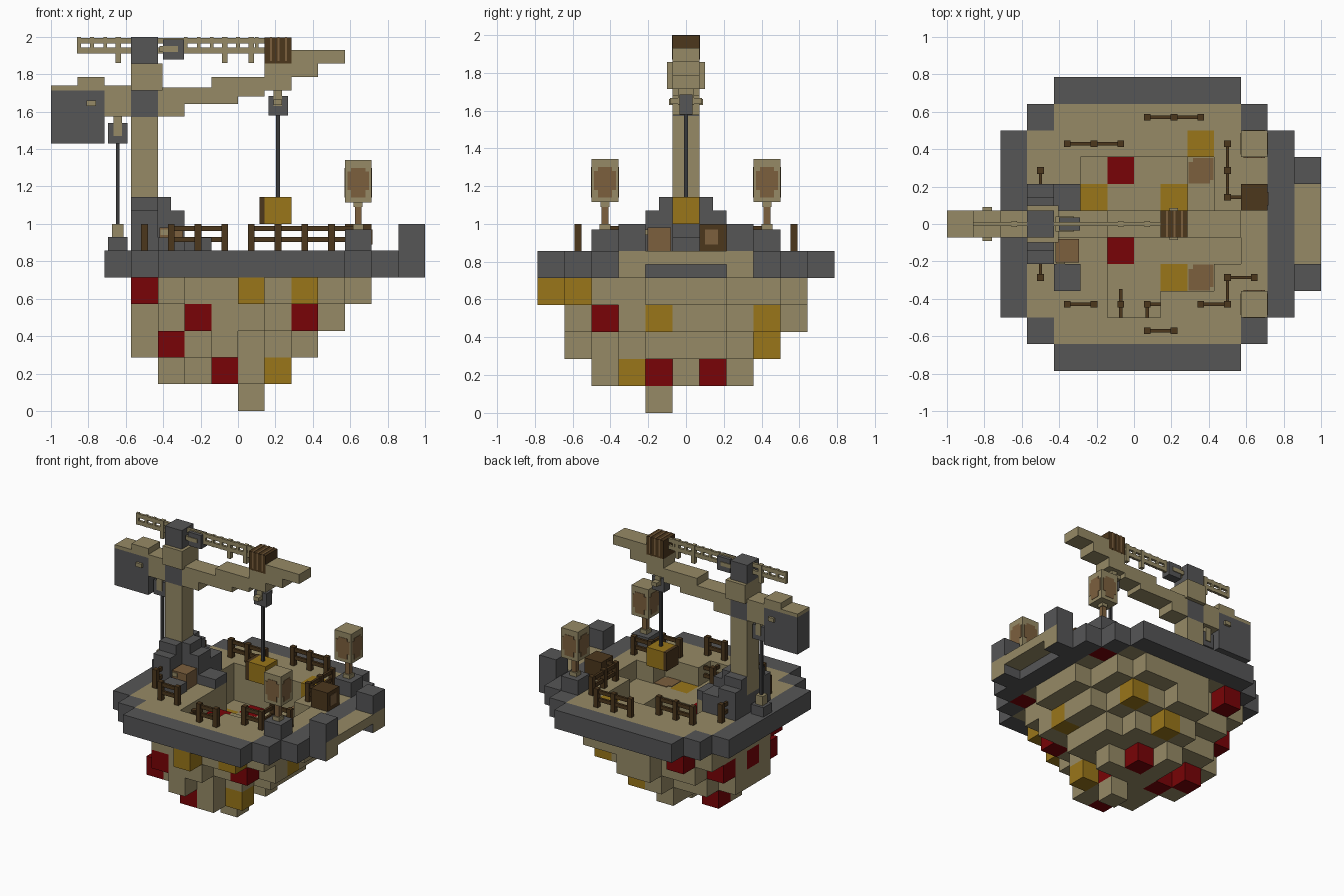
import bpy, bmesh
from mathutils import Vector

U = 1 / 7  # block size
old = bpy.data.objects.get("Cube")
if old:
    bpy.data.objects.remove(old)


def material(name, r, g, b):
    m = bpy.data.materials.new(name)
    m.use_nodes = True
    m.diffuse_color = (r, g, b, 1)
    m.node_tree.nodes["Principled BSDF"].inputs["Base Color"].default_value = (r, g, b, 1)
    return m


MATS = {
    "tan": material("sandy tan", .305, .255, .133),
    "stone": material("dark stone", .092, .092, .094),
    "red": material("deep red", .19, .001, .002),
    "gold": material("ochre gold", .32, .18, .01),
    "wood": material("dark wood", .072, .038, .012),
    "rust": material("rusty brown", .2, .115, .048),
    "rope": material("rope grey", .04, .04, .042),
}
KEYS = list(MATS)


def finish(name, bm, mats):
    mesh = bpy.data.meshes.new(name)
    bm.to_mesh(mesh)
    bm.free()
    for m in mats:
        mesh.materials.append(MATS[m])
    ob = bpy.data.objects.new(name, mesh)
    bpy.context.collection.objects.link(ob)


def boxes(name, mat, *items):
    """One object of boxes, each (x0, x1, y0, y1, z0, z1)."""
    bm = bmesh.new()
    for x0, x1, y0, y1, z0, z1 in items:
        vs = bmesh.ops.create_cube(bm, size=1)["verts"]
        for v in vs:
            v.co = Vector(((x0 + x1) / 2 + v.co.x * (x1 - x0),
                           (y0 + y1) / 2 + v.co.y * (y1 - y0),
                           (z0 + z1) / 2 + v.co.z * (z1 - z0)))
    finish(name, bm, [mat])


def block(i, j, z0, z1):
    return (i * U, (i + 1) * U, (j - .5) * U, (j + .5) * U, z0, z1)


def beam(x0, x1, z0, z1, w=U / 2):
    return (x0, x1, -w, w, z0, z1)


def post(x, y, w, z0, z1):
    return (x - w, x + w, y - w, y + w, z0, z1)


# Island: rows of blocks per layer, as y row -> (first, last) x column
mid = range(-1, 2)
layers = [
    {-1: (0, 0)},
    {-3: (-1, 0), -2: (-2, 1), -1: (-2, 0), 0: (-3, 1), 1: (-3, 0), 2: (-1, -1)},
    {**{j: (-4, 2) for j in mid}, -4: (-1, -1), -3: (-3, 0), -2: (-3, 1), 2: (-3, 1), 3: (-1, 0)},
    {**{j: (-4, 3) for j in mid}, -4: (-2, 0), -3: (-2, 2), -2: (-3, 3),
     2: (-4, 2), 3: (-3, 2), 4: (-1, 0)},
    {**{j: (-4, 4) for j in mid}, -5: (0, 0), -4: (-2, 2), -3: (-3, 3), -2: (-4, 3),
     2: (-4, 3), 3: (-4, 3), 4: (-3, 2)},
    {**{j: (-5, 5) for j in range(-3, 4)}, **{j: (-4, 4) for j in (-4, 4)},
     **{j: (-3, 3) for j in (-5, 5)}},
]
cells = {}
for k, rows in enumerate(layers):
    for j, (a, b) in rows.items():
        for i in range(a, b + 1):
            edge = k == 5 and (i in (a, b) or abs(j) == 5)
            cells[i, j, k] = "stone" if edge else "tan"

# Notches beside the jutting blocks
for c in [(-2, 1, 1), (-2, 4, 4)]:
    del cells[c]

# Mine pit in the deck, with a deeper core
for j, (a, b) in {-3: (-1, 0), -2: (-1, 2), -1: (-1, 3), 0: (-1, 3), 1: (-2, 2), 2: (-2, 2)}.items():
    for i in range(a, b + 1):
        del cells[i, j, 5]
        if j >= 0 and i < 2:
            del cells[i, j, 4]

# Stone around the mast foot and at the landing
for c in [(-4, -1, 6), (-4, 0, 6), (-4, 1, 6), (-3, 0, 6), (-3, 1, 6),
          (6, -2, 5), (6, 2, 5), (6, -2, 6), (6, 2, 6)]:
    cells[c] = "stone"

# Coloured ore blocks
ores = {
    "red": [(-4, -2, 4), (-2, -4, 3), (2, -3, 3), (-3, -3, 2), (-1, -3, 1), (0, -1, 1), (0, 1, 1),
            (-1, 2, 3), (-1, -1, 4), (-3, 4, 4), (-4, 2, 3), (-4, 0, 3), (-3, 1, 1), (-2, 0, 1),
            (4, -3, 5), (4, 3, 5)],
    "gold": [(0, -5, 4), (2, -4, 4), (3, -1, 3), (0, 3, 2), (2, 3, 3), (1, -2, 1),
             (-2, 1, 3), (1, 1, 3), (1, -2, 4), (2, 3, 5)],
}
for colour, places in ores.items():
    for c in places:
        cells[c] = colour

bm = bmesh.new()
axes = [Vector((1, 0, 0)), Vector((0, 1, 0)), Vector((0, 0, 1))]
for (i, j, k), colour in cells.items():
    c = Vector((i + .5, j, k + .5))
    for a in range(3):
        for s in (1, -1):
            n = axes[a] * s
            if (i + int(n.x), j + int(n.y), k + int(n.z)) in cells:
                continue
            p = axes[(a + 1) % 3]
            q = n.cross(p)
            corners = [(c + (n + p * u + q * v) / 2) * U
                       for u, v in ((-1, -1), (1, -1), (1, 1), (-1, 1))]
            f = bm.faces.new([bm.verts.new(w) for w in corners])
            landing = i == 6 and k == 5 and n.x > 0
            f.material_index = KEYS.index("tan" if landing else colour)
bmesh.ops.remove_doubles(bm, verts=bm.verts, dist=.001)
finish("island", bm, KEYS)

D = 6 * U  # deck height
boxes("landing_slab", "tan", (D, 1, -1.5 * U, 1.5 * U, D - U / 2, D))
boxes("pit_ore_patches", "rust", *[
    (2 * U + a, 2 * U + b, y + c, y + d, 5 * U, 5 * U + .004)
    for y in (-2 * U, 2 * U) for a, b, c, d in ((.005, .12, -.07, .045), (.03, .14, -.05, .068))])

# Stepped stone at the foot of the mast
steps = [beam(-3 * U, -2.5 * U, 1, 8 * U), beam(-2.5 * U, -2 * U, 1, 7.5 * U),
         block(-2, 0, D, D + U / 2), block(-3, -2, D, D + U / 2)]
for s in (-1, 1):
    for inner, outer, top in ((.5, 1, 8 * U), (1, 1.5, 7.5 * U)):
        y0, y1 = sorted((s * inner * U, s * outer * U))
        steps.append((-4 * U, -3 * U, y0, y1, 1, top))
boxes("mast_foot_steps", "stone", *steps)

# Crane mast
boxes("mast", "tan", block(-4, 0, 1, 11 * U), (-4 * U, -.405, -.1, .1, 12 * U, 13 * U))
boxes("mast_joints", "stone", block(-4, 0, 11 * U, 12 * U), block(-4, 0, 13 * U, 2))

# Crane boom, stepping up toward the tip, and counterweight
boom = [(-7, -6, 1.714, 1.74), (-6, -5, 1.714, 1.786), (-5, -4, 1.575, 1.74),
        (-3, -2, 1.575, 1.73), (-2, -1, 1.64, 1.73), (-1, 0, 1.64, 1.786), (0, 1, 1.68, 1.786),
        (1, 2, 1.714, 1.857), (2, 3, 1.786, 1.93), (3, 4, 1.857, 1.93)]
boxes("boom", "tan", *[beam(a * U, b * U, c, d) for a, b, c, d in boom])
boxes("counterweight", "stone", beam(-1, -5 * U, 10 * U, 12 * U))
boxes("counterweight_peg", "tan", beam(-.81, -.76, 1.63, 1.66, .09))
boxes("boom_barrel", "wood", block(1, 0, 13 * U, 1.997))
boxes("barrel_slats", "rust", *[beam(x, x + .012, 1.87, 2, .073) for x in (.17, .21, .25)])

# Stay rails along the top
rails = []
for x0, x1 in ((-6 * U, -4 * U), (-3 * U, U)):
    rails += [beam(x0, x1, z, z + .03, .01) for z in (1.912, 1.965)]
rails += [post(x, 0, .01, 1.91, 2) for x in (-.85, -.78, -.71, -.28, -.21, -.14, 0, .1)]
rails += [post(x, 0, .015, 1.86, 2) for x in (-.64, -.07, .07)]
boxes("stay_rails", "tan", *rails)
boxes("rail_winch", "stone", beam(-.4, -.29, 1.88, 1.985, .035))
boxes("winch_axle", "tan", beam(-.42, -.32, 1.92, 1.95, .04))

# Ropes, pulleys and hanging crate
boxes("ropes", "rope", post(1.5 * U, 0, .01, 8 * U, 1.6), post(-4.5 * U, 0, .01, .98, 1.45))
boxes("pulleys", "stone", beam(.162, .266, 1.58, 1.685, .035),
      beam(-.695, -.59, 1.43, 1.54, .035), post(-4.5 * U, 0, .052, D, .93))
boxes("pulley_links", "tan", beam(.19, .235, 1.63, 1.72, .042),
      beam(-.665, -.62, 1.47, 1.58, .042), post(-4.5 * U, 0, .03, .93, 1),
      beam(.19, .235, 1.635, 1.665, .085))
boxes("hanging_crate", "gold", block(1, 0, 1, 8 * U))
boxes("crate_flap", "wood", beam(.115, U, 1, 8 * U))

# Deck crates
boxes("chest", "rust", (-.42, -.295, -.205, -.08, D, .98))
boxes("chest_latch", "tan", (-.415, -.37, -.213, -.2, .94, .97))
boxes("deck_crate", "wood", block(4, 1, D, 1))
boxes("deck_crate_panels", "rust", (5 * U, 5 * U + .004, .1, .17, .89, .97))

# Fences: runs of neighbouring posts joined by two bars
runs = [[(0, 4), (2, 4)], [(-3, 3), (-1, 3)], [(3, 3), (3, 1), (3.5, 1)],
        [(2, -3), (3, -3), (3, -2), (4, -2)], [(0, -4), (1, -4)], [(-3, -3), (-2, -3)],
        [(-4, 2), (-4, 1.5)], [(-4, -2), (-4, -1.5)]]


def fence(run, z):
    out, posts = [], set()
    for (a, b), (c, d) in zip(run, run[1:]):
        n = max(1, int(abs(c - a) + abs(d - b)))
        for t in range(n + 1):
            p = (a + (c - a) * t / n, b + (d - b) * t / n)
            if p[0] % 1 == 0 and p[1] % 1 == 0:
                posts.add(p)
        x0, x1 = sorted(((a + .5) * U, (c + .5) * U))
        y0, y1 = sorted((b * U, d * U))
        out += [(x0 - .009, x1 + .009, y0 - .009, y1 + .009, z + h, z + h + .028)
                for h in (.045, .105)]
    return out + [post((i + .5) * U, j * U, .018, z, z + U) for i, j in posts]


boxes("deck_fences", "wood", *[b for run in runs for b in fence(run, D)])
boxes("pit_fences", "wood", *fence([(-1, -3.5), (-1, -3), (-1, -2.5)], 5 * U),
      *fence([(0, -3.5), (0, -3), (.5, -3)], 5 * U))

# Lamps on stone footings, with stained panels on every side
for side, s in (("right", -1), ("left", 1)):
    x, y = 4.5 * U, s * 3 * U
    boxes(side + "_lamp_footing", "stone", block(4, s * 3, D, .97))
    boxes(side + "_lamp_post", "rust", post(x, y, .018, .97, 1.115))
    boxes(side + "_lamp_collar", "tan", post(x, y, .028, .97, 1.0), post(x, y, .024, 1.09, 1.115))
    boxes(side + "_lamp", "tan", post(x, y, U / 2, 1.115, 1.343))
    h = U / 2 + .003
    stains = []
    for w, z0, z1 in ((.058, 1.18, 1.28), (.038, 1.14, 1.3)):
        stains += [(x - w, x + w, y - h, y + h, z0, z1), (x - h, x + h, y - w, y + w, z0, z1)]
    boxes(side + "_lamp_stains", "rust", *stains)
